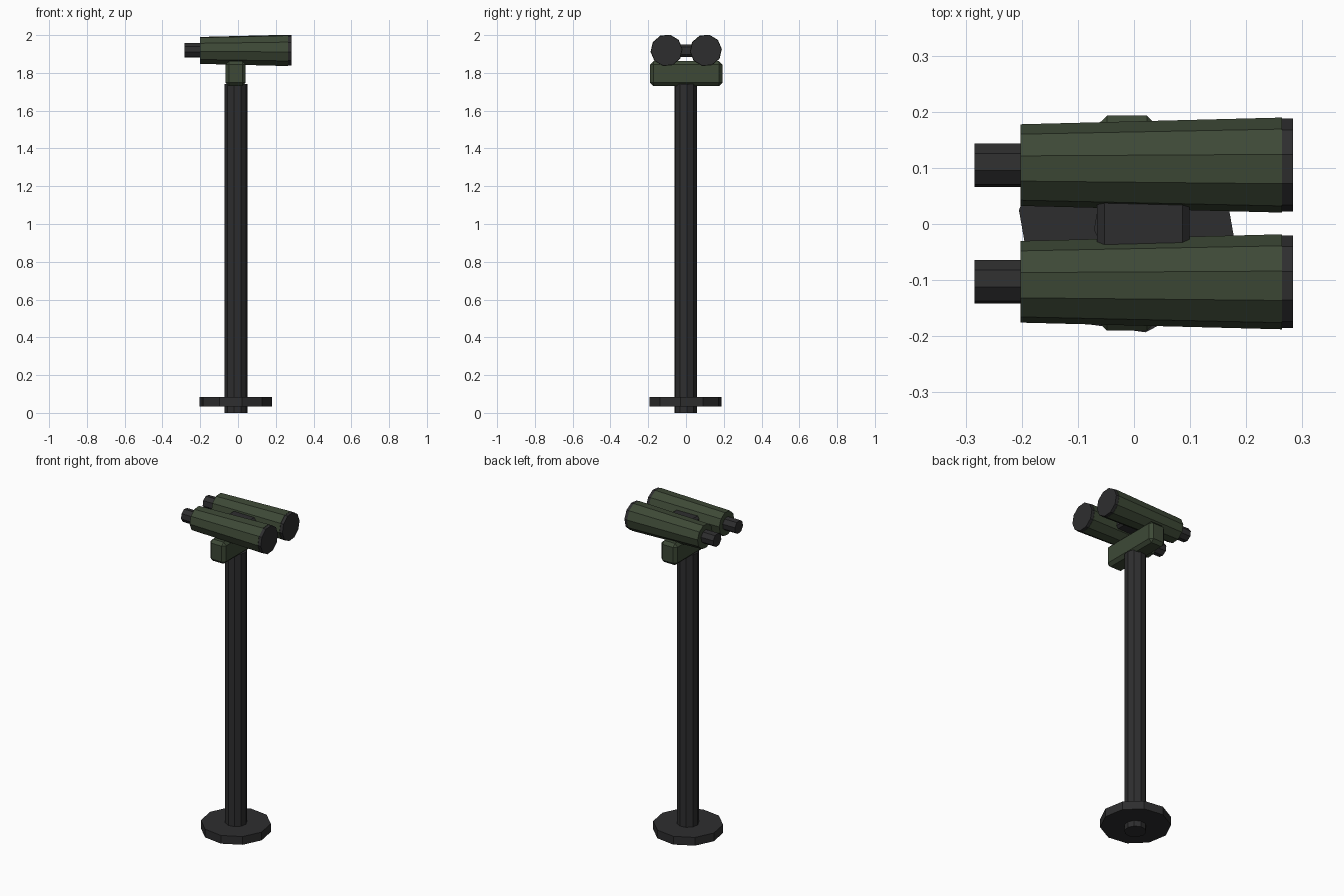
import bpy, bmesh, math
from mathutils import Matrix, Vector

if "Cube" in bpy.data.objects:
    bpy.data.objects.remove(bpy.data.objects["Cube"])


def material(name, rgb):
    m = bpy.data.materials.new(name)
    m.diffuse_color = (*rgb, 1)
    m.use_nodes = True
    m.node_tree.nodes["Principled BSDF"].inputs["Base Color"].default_value = m.diffuse_color
    return m


GREEN = material("olive green", (0.047, 0.066, 0.037))
DARK = material("dark grey", (0.027, 0.027, 0.028))


def finish(name, bm, mat):
    bmesh.ops.recalc_face_normals(bm, faces=bm.faces)
    me = bpy.data.meshes.new(name)
    bm.to_mesh(me)
    bm.free()
    me.materials.append(mat)
    ob = bpy.data.objects.new(name, me)
    bpy.context.collection.objects.link(ob)
    return ob


def tube(name, start, axis, length, r1, r2, sides, turn, mat):
    """Capped tapered prism from start along 'X' or 'Z'; turn in degrees."""
    bm = bmesh.new()
    rings = []
    for d, r in ((0, r1), (length, r2)):
        ring = []
        for i in range(sides):
            a = math.radians(turn) + i * math.tau / sides
            u, v = r * math.cos(a), r * math.sin(a)
            off = Vector((d, u, v)) if axis == 'X' else Vector((u, v, d))
            ring.append(bm.verts.new(Vector(start) + off))
        rings.append(ring)
    a, b = rings
    bm.faces.new(a)
    bm.faces.new(b)
    for i in range(sides):
        j = (i + 1) % sides
        bm.faces.new((a[i], a[j], b[j], b[i]))
    return finish(name, bm, mat)


def bevelled_box(name, lo, hi, bevel, mat):
    lo, hi = Vector(lo), Vector(hi)
    bm = bmesh.new()
    bmesh.ops.create_cube(bm, size=1, matrix=Matrix.Translation((lo + hi) / 2)
                          @ Matrix.Diagonal((*(hi - lo), 1)))
    bmesh.ops.bevel(bm, geom=bm.edges[:], offset=bevel, segments=1, affect='EDGES')
    return finish(name, bm, mat)


# Stand: foot disc and post
tube("base_disc", (-0.013, -0.002, 0.035), 'Z', 0.05, 0.194, 0.194, 10, -8, DARK)
tube("post", (-0.011, -0.002, 0), 'Z', 1.74, 0.061, 0.061, 10, 8, DARK)

# Mounting crossbar and the hinge between the barrels
bevelled_box("crossbar", (-0.066, -0.19, 1.73), (0.041, 0.193, 1.862), 0.018, GREEN)
bevelled_box("hinge", (-0.066, -0.05, 1.885), (0.099, 0.05, 1.95), 0.013, DARK)

# Two tapered barrels with eyepieces and lens rims
for side, y in (("left", 0.105), ("right", -0.103)):
    tube(side + "_barrel", (-0.202, y, 1.919), 'X', 0.466, 0.073, 0.085, 10, 5, GREEN)
    tube(side + "_lens", (0.262, y, 1.919), 'X', 0.021, 0.083, 0.083, 10, 5, DARK)
    tube(side + "_eyepiece", (-0.284, y, 1.919), 'X', 0.09, 0.04, 0.04, 8, 14, DARK)
